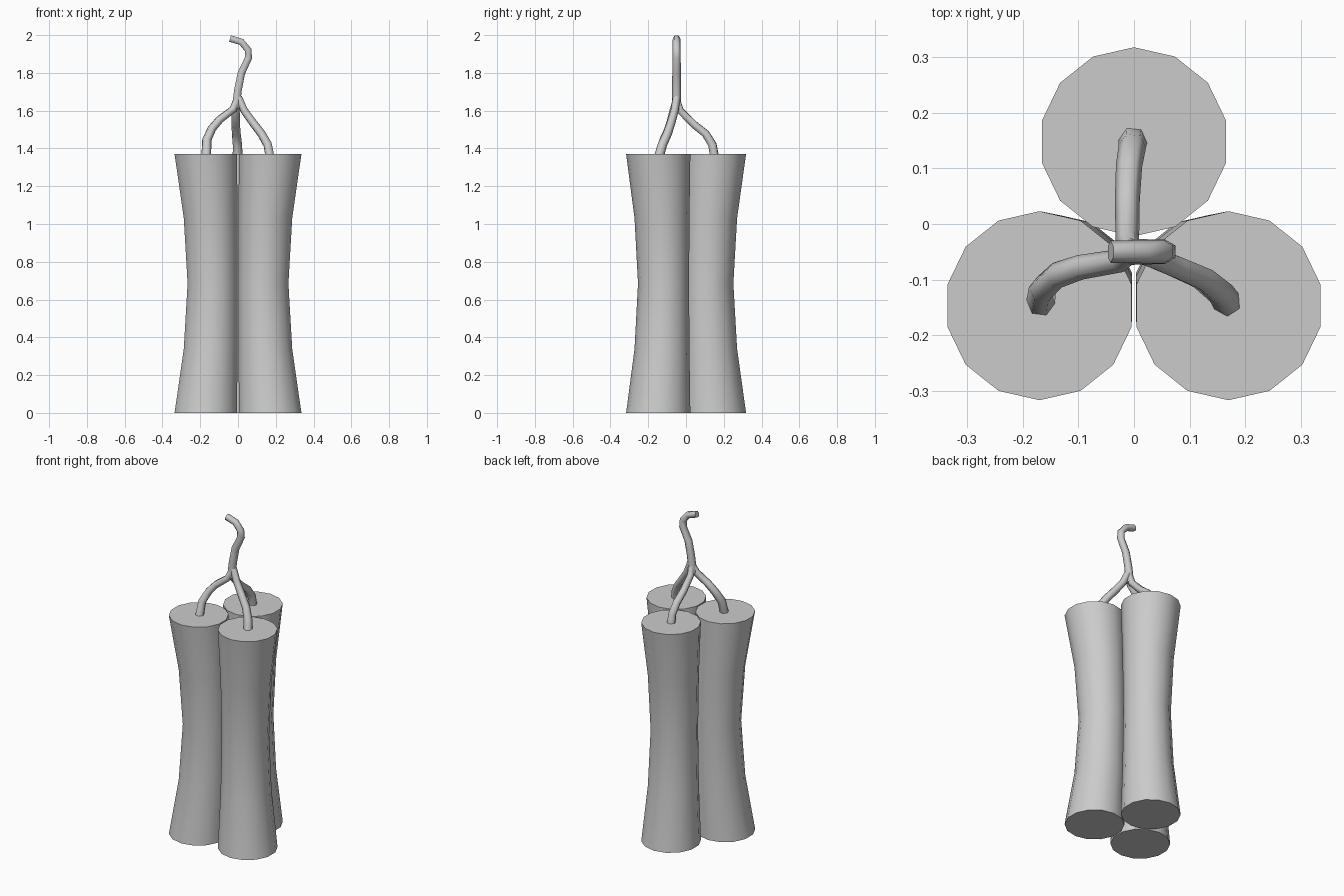
import bpy
import math

if "Cube" in bpy.data.objects:
    bpy.data.objects.remove(bpy.data.objects["Cube"])

SIDES = 14
RADIUS = 0.17
PINCH_Y = -0.01
# height and cross-section scale of the bundle, squeezed at the waist
RINGS = [(0, 1), (0.34, 0.855), (0.685, 0.795), (1.03, 0.855), (1.37, 1)]


def smooth(obj, angle):
    bpy.ops.object.select_all(action='DESELECT')
    obj.select_set(True)
    bpy.context.view_layer.objects.active = obj
    bpy.ops.object.shade_smooth_by_angle(angle=math.radians(angle))


def stick(name, cx, cy):
    verts, faces = [], []
    for z, s in RINGS:
        for i in range(SIDES):
            a = math.pi / 2 + 2 * math.pi * i / SIDES
            x, y = cx + RADIUS * math.cos(a), cy + RADIUS * math.sin(a)
            verts.append((x * s, PINCH_Y + (y - PINCH_Y) * s, z))
    for r in range(len(RINGS) - 1):
        for i in range(SIDES):
            j = (i + 1) % SIDES
            a, b = r * SIDES, (r + 1) * SIDES
            faces.append((a + i, a + j, b + j, b + i))
    top = (len(RINGS) - 1) * SIDES
    faces.append(tuple(reversed(range(SIDES))))
    faces.append(tuple(range(top, top + SIDES)))
    mesh = bpy.data.meshes.new(name)
    mesh.from_pydata(verts, [], faces)
    obj = bpy.data.objects.new(name, mesh)
    bpy.context.collection.objects.link(obj)
    smooth(obj, 40)


def cord(name, points, r_start, r_end):
    curve = bpy.data.curves.new(name, 'CURVE')
    curve.dimensions = '3D'
    curve.bevel_depth = 1
    curve.bevel_resolution = 1  # six-sided tube
    curve.use_fill_caps = True
    spline = curve.splines.new('POLY')
    spline.points.add(len(points) - 1)
    for i, (p, co) in enumerate(zip(spline.points, points)):
        p.co = (*co, 1)
        p.radius = r_start + (r_end - r_start) * i / (len(points) - 1)
    obj = bpy.data.objects.new(name, curve)
    bpy.context.collection.objects.link(obj)
    bpy.ops.object.select_all(action='DESELECT')
    obj.select_set(True)
    bpy.context.view_layer.objects.active = obj
    bpy.ops.object.convert(target='MESH')
    smooth(bpy.context.view_layer.objects.active, 65)


# Three bundled sticks
stick("stick_back", 0, 0.148)
stick("stick_left", -0.17, -0.147)
stick("stick_right", 0.17, -0.147)

# Three short fuses rising from the sticks to the joint
cord("fuse_left", [(-0.168, -0.142, 1.36), (-0.165, -0.118, 1.445), (-0.138, -0.092, 1.505),
                   (-0.097, -0.078, 1.553), (-0.025, -0.066, 1.608), (-0.005, -0.05, 1.66)],
     0.026, 0.02)
cord("fuse_right", [(0.168, -0.142, 1.36), (0.157, -0.125, 1.42), (0.124, -0.098, 1.478),
                    (0.078, -0.078, 1.538), (0.033, -0.06, 1.6), (0.003, -0.05, 1.67)],
     0.026, 0.02)
cord("fuse_back", [(-0.002, 0.15, 1.36), (-0.003, 0.14, 1.42), (-0.009, 0.104, 1.478),
                   (-0.012, 0.042, 1.527), (-0.012, -0.03, 1.6), (-0.005, -0.05, 1.66)],
     0.026, 0.02)

# Main curling fuse
cord("fuse_main", [(-0.012, -0.05, 1.61), (0, -0.05, 1.71), (0.018, -0.05, 1.80),
                   (0.056, -0.05, 1.88), (0.053, -0.05, 1.922), (0.018, -0.05, 1.964),
                   (-0.042, -0.05, 1.982)],
     0.024, 0.02)
